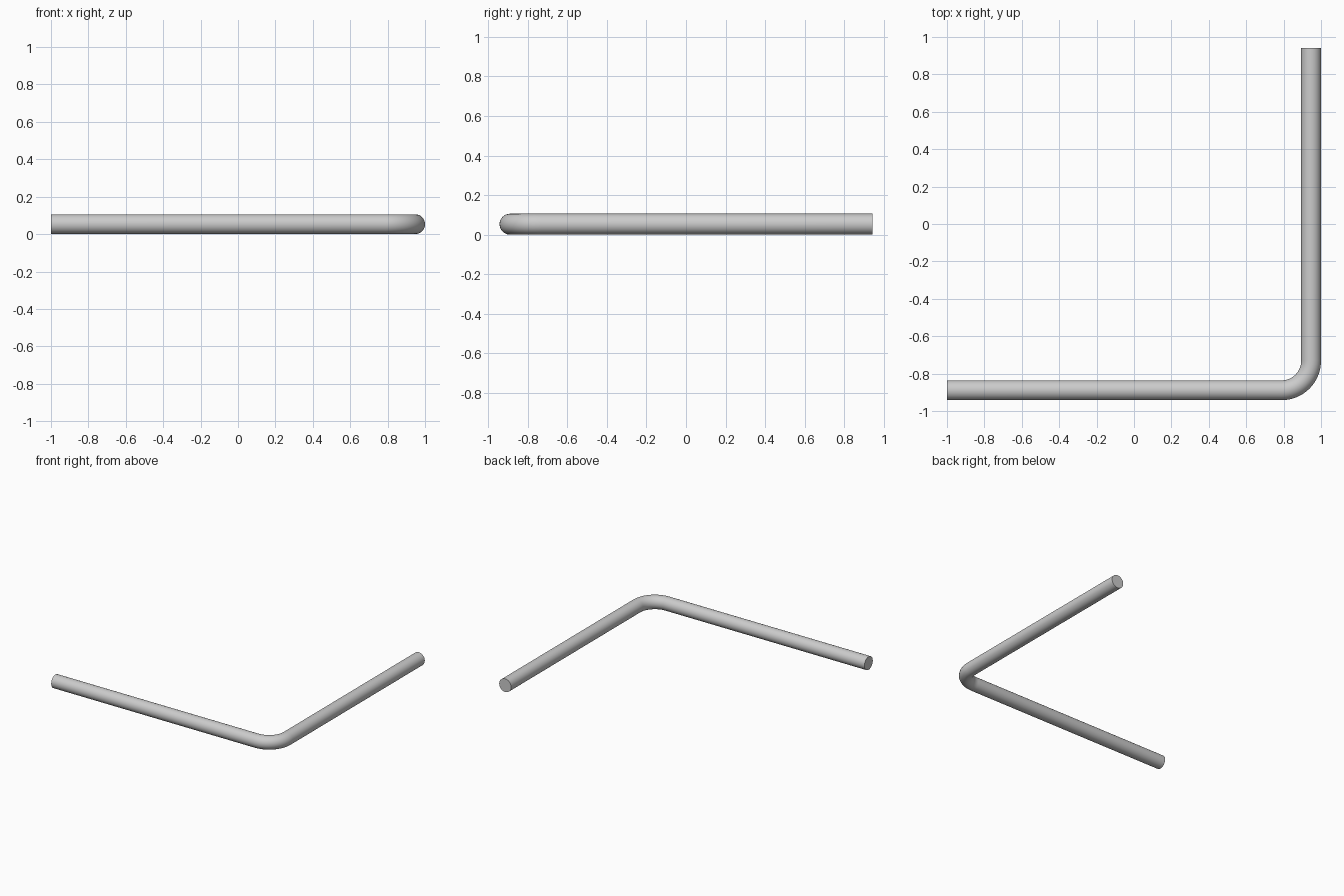
import bpy, bmesh
from math import sin, cos, pi

if "Cube" in bpy.data.objects:
    bpy.data.objects.remove(bpy.data.objects["Cube"])

R = 0.053            # pipe radius
BEND = 0.158         # centre-line bend radius
SIDES = 32
X, Y = 0.947, -0.889  # centre lines of the two legs
END_Y = 0.942
CX, CY = X - BEND, Y + BEND

# Centre line: straight leg, quarter bend, straight leg (point, direction angle)
path = [((-1.0, Y), 0.0)]
STEPS = 16
for i in range(STEPS + 1):
    a = pi / 2 * i / STEPS
    path.append(((CX + BEND * sin(a), CY - BEND * cos(a)), a))
path.append(((X, END_Y), pi / 2))

# Sweep a round section along the centre line
bm = bmesh.new()
rings = []
for (px, py), a in path:
    ring = []
    for k in range(SIDES):
        t = 2 * pi * k / SIDES
        s = R * cos(t)
        ring.append(bm.verts.new((px + s * sin(a), py - s * cos(a), R + R * sin(t))))
    rings.append(ring)
for r0, r1 in zip(rings, rings[1:]):
    for k in range(SIDES):
        n = (k + 1) % SIDES
        bm.faces.new((r0[k], r0[n], r1[n], r1[k]))

# Flat end caps
bm.faces.new(rings[0])
bm.faces.new(rings[-1])
bmesh.ops.recalc_face_normals(bm, faces=bm.faces)

mesh = bpy.data.meshes.new("bent_pipe")
bm.to_mesh(mesh)
bm.free()
pipe = bpy.data.objects.new("bent_pipe", mesh)
bpy.context.collection.objects.link(pipe)
bpy.context.view_layer.objects.active = pipe
pipe.select_set(True)
bpy.ops.object.shade_smooth_by_angle()
